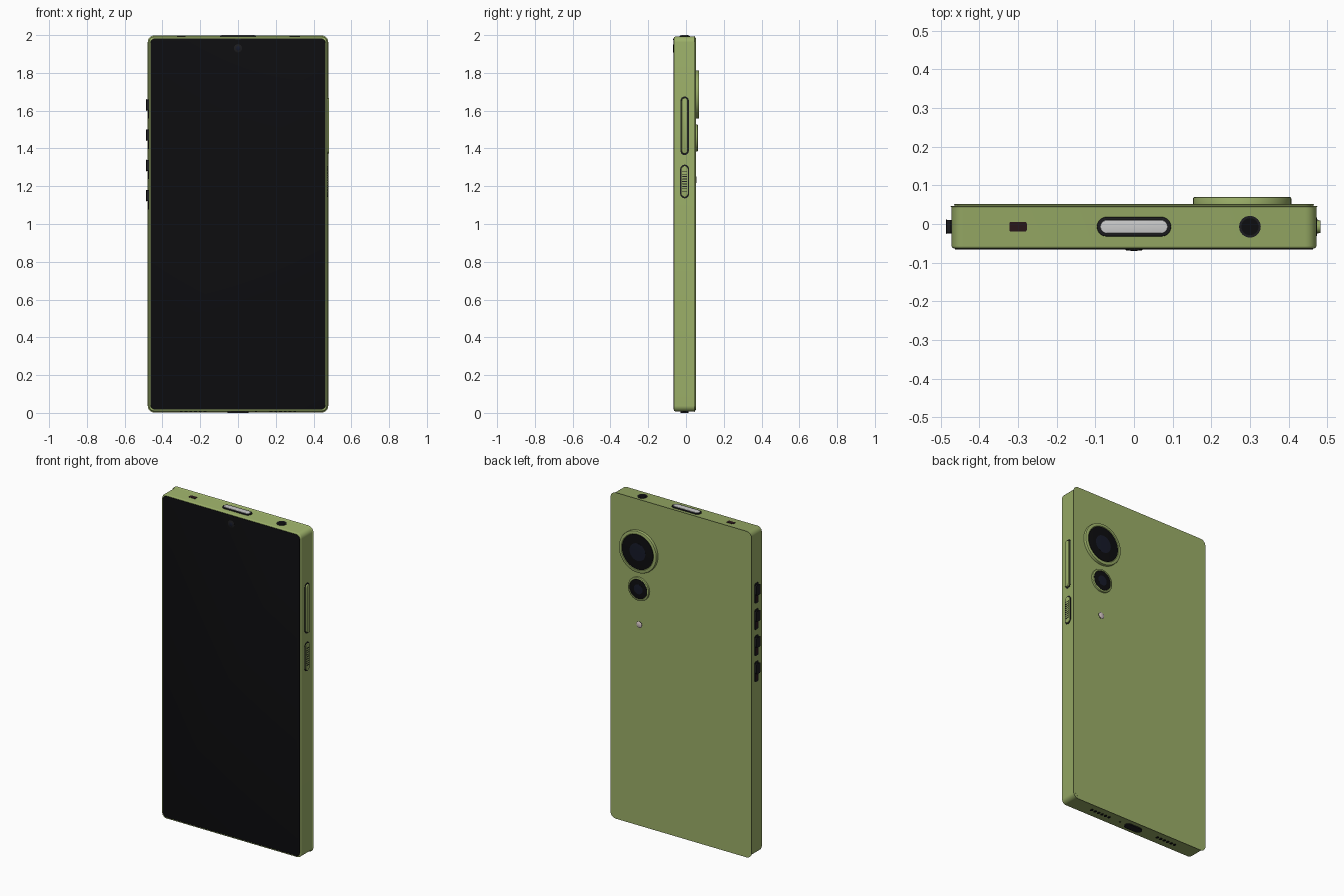
import bpy, bmesh, math

if "Cube" in bpy.data.objects:
    bpy.data.objects.remove(bpy.data.objects["Cube"])


def material(name, rgb):
    m = bpy.data.materials.new(name)
    m.diffuse_color = (*rgb, 1)
    m.use_nodes = True
    m.node_tree.nodes["Principled BSDF"].inputs["Base Color"].default_value = m.diffuse_color
    return m


GREEN = material("green_shell", (0.33, 0.43, 0.14))
BLACK = material("black_glass", (0.004, 0.004, 0.005))
DARK = material("dark_trim", (0.012, 0.012, 0.014))
BLUE = material("lens_blue", (0.008, 0.010, 0.022))
RED = material("dark_red", (0.022, 0.008, 0.010))
SILVER = material("silver", (0.55, 0.55, 0.56))
PINK = material("flash_lens", (0.65, 0.55, 0.55))
SIDE_Y = -0.007  # centre line of the rim details


def finish(bm, name, mat):
    bmesh.ops.recalc_face_normals(bm, faces=bm.faces)
    me = bpy.data.meshes.new(name)
    bm.to_mesh(me)
    bm.free()
    me.materials.append(mat)
    ob = bpy.data.objects.new(name, me)
    bpy.context.collection.objects.link(ob)
    bpy.ops.object.select_all(action='DESELECT')
    ob.select_set(True)
    bpy.context.view_layer.objects.active = ob
    bpy.ops.object.shade_smooth_by_angle(angle=math.radians(35))
    return ob


def plate(name, axis, u, v, w, h, r, d0, d1, mat, bevel=0.0, seg=8):
    """Rounded rectangle centred on (u, v), extruded along axis from d0 to d1."""
    place = {'x': lambda a, b, d: (d, a, b),
             'y': lambda a, b, d: (a, d, b),
             'z': lambda a, b, d: (a, b, d)}[axis]
    r = min(r, w / 2 - 1e-4, h / 2 - 1e-4)
    pts = []
    for k, (sx, sy) in enumerate([(1, 1), (-1, 1), (-1, -1), (1, -1)]):
        for i in range(seg + 1):
            a = math.pi / 2 * (k + i / seg)
            pts.append((u + sx * (w / 2 - r) + r * math.cos(a),
                        v + sy * (h / 2 - r) + r * math.sin(a)))
    bm = bmesh.new()
    low = bm.faces.new([bm.verts.new(place(a, b, d0)) for a, b in pts])
    high = bm.faces.new([bm.verts.new(place(a, b, d1)) for a, b in pts])
    bmesh.ops.bridge_loops(bm, edges=list(low.edges) + list(high.edges))
    if bevel:
        rims = list(low.edges) + list(high.edges)
        bmesh.ops.bevel(bm, geom=rims, offset=bevel, segments=3, profile=0.5,
                        affect='EDGES', clamp_overlap=True)
    return finish(bm, name, mat)


def lathe(name, x, z, profile, mat, n=48):
    """Revolve (radius, y) points about an axis along y through (x, z)."""
    bm = bmesh.new()
    rings = [[bm.verts.new((x + r * math.cos(2 * math.pi * i / n), y,
                            z + r * math.sin(2 * math.pi * i / n))) for i in range(n)]
             for r, y in profile]
    for a, b in zip(rings, rings[1:]):
        for i in range(n):
            bm.faces.new((a[i], a[(i + 1) % n], b[(i + 1) % n], b[i]))
    bm.faces.new(rings[0])
    bm.faces.new(rings[-1])
    return finish(bm, name, mat)


# body, back cover and screen
plate("body_frame", 'y', 0, 1.0, 0.944, 1.984, 0.03, -0.063, 0.047, GREEN, 0.006)
plate("back_cover", 'y', 0, 1.0, 0.928, 1.968, 0.025, 0.03, 0.052, GREEN, 0.005)
plate("screen", 'y', 0, 1.0, 0.926, 1.966, 0.025, -0.04, -0.0665, BLACK, 0.002)
lathe("front_camera_ring", 0, 1.93, [(0.022, -0.06), (0.022, -0.067), (0.02, -0.068)], DARK, 32)
lathe("front_camera_lens", 0, 1.93, [(0.012, -0.06), (0.012, -0.068), (0.008, -0.0695)], BLUE, 24)
plate("earpiece", 'y', 0, 1.978, 0.03, 0.006, 0.003, -0.06, -0.069, DARK)

# rear cameras: rim, glass and inner lens
for label, z, r, top in (("main", 1.685, 0.127, 0.07), ("second", 1.455, 0.071, 0.063)):
    lathe(label + "_camera_rim", 0.28, z,
          [(r, 0.045), (r, top - 0.004), (r - 0.001, top - 0.0015), (r - 0.004, top),
           (r * 0.86, top), (r * 0.83, top - 0.004)], GREEN, 64)
    lathe(label + "_camera_glass", 0.28, z,
          [(r * 0.83, 0.05), (r * 0.83, top - 0.001), (r * 0.80, top - 0.0005)], BLACK, 64)
    lathe(label + "_camera_lens", 0.28, z,
          [(r * 0.42, 0.05), (r * 0.42, top - 0.0003), (r * 0.36, top)], BLUE)

# flash
lathe("flash", 0.28, 1.235, [(0.018, 0.045), (0.018, 0.0535), (0.014, 0.056)], PINK, 24)
lathe("flash_rim", 0.28, 1.235, [(0.02, 0.045), (0.02, 0.0528)], DARK, 24)

# right side: long rocker and ribbed button
plate("rocker_surround", 'x', SIDE_Y, 1.52, 0.044, 0.31, 0.022, 0.46, 0.4735, DARK)
plate("rocker_button", 'x', SIDE_Y, 1.52, 0.032, 0.294, 0.016, 0.46, 0.483, GREEN, 0.003)
plate("ribbed_surround", 'x', SIDE_Y, 1.225, 0.048, 0.178, 0.024, 0.46, 0.4735, DARK)
plate("ribbed_button", 'x', SIDE_Y, 1.225, 0.036, 0.164, 0.018, 0.46, 0.4775, GREEN, 0.002)
for i in range(9):
    plate(f"button_rib_{i + 1}", 'x', SIDE_Y, 1.173 + i * 0.013, 0.026, 0.004, 0.001,
          0.47, 0.4785, DARK, seg=2)

# left side: four slide switches
for i in range(4):
    z = 1.63 - i * 0.16
    plate(f"switch_slot_{i + 1}", 'x', SIDE_Y, z - 0.022, 0.034, 0.124, 0.008, -0.46, -0.475, DARK)
    plate(f"switch_track_{i + 1}", 'x', SIDE_Y, z - 0.045, 0.018, 0.055, 0.004, -0.46, -0.4757, RED)
    plate(f"switch_cap_{i + 1}", 'x', SIDE_Y, z, 0.034, 0.058, 0.005, -0.46, -0.486, DARK, 0.003)

# top edge: infrared window, silver pill and audio jack
plate("infrared_window", 'z', -0.3, SIDE_Y, 0.045, 0.025, 0.004, 1.98, 1.994, RED)
plate("top_pill_frame", 'z', 0, SIDE_Y, 0.192, 0.050, 0.025, 1.98, 1.997, DARK, 0.002)
plate("top_pill", 'z', 0, SIDE_Y, 0.174, 0.034, 0.017, 1.98, 2.0, SILVER, 0.002)
plate("jack_rim", 'z', 0.3, SIDE_Y, 0.056, 0.056, 0.028, 1.98, 1.9945, DARK)
plate("jack_hole", 'z', 0.3, SIDE_Y, 0.044, 0.044, 0.022, 1.98, 1.9952, BLACK)

# bottom edge: charging port and speaker slots
plate("charging_port_rim", 'z', 0, SIDE_Y, 0.112, 0.042, 0.021, 0.0, 0.02, DARK, 0.002)
plate("bottom_microphone", 'z', 0.095, SIDE_Y, 0.01, 0.01, 0.005, 0.006, 0.02, BLACK)
for s, side in ((-1, "left"), (1, "right")):
    for i in range(6):
        plate(f"{side}_speaker_hole_{i + 1}", 'z', s * (0.175 + i * 0.025), SIDE_Y,
              0.014, 0.02, 0.007, 0.005, 0.02, BLACK, seg=4)
